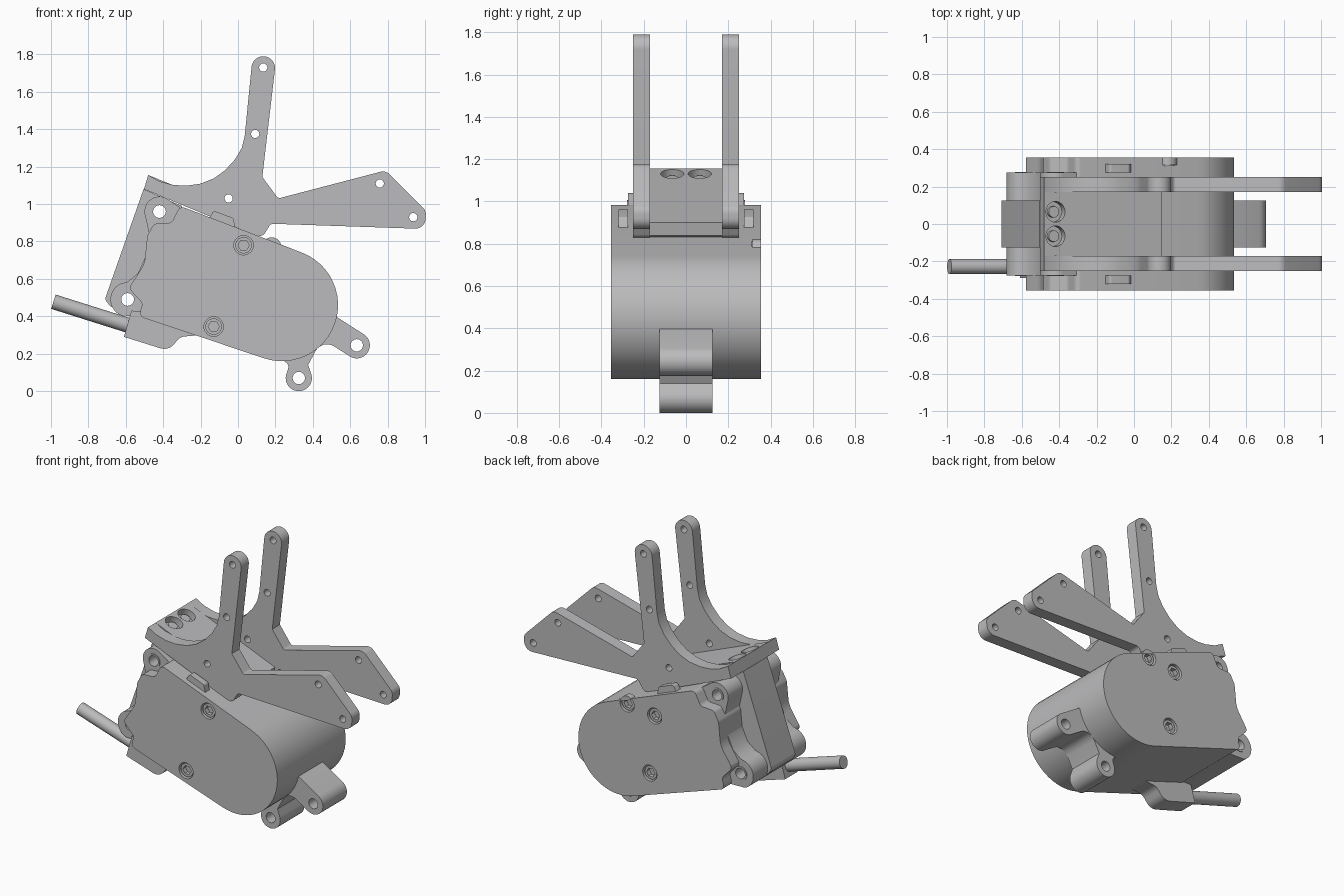
import bpy, bmesh
from math import cos, sin, radians, pi
from mathutils import Vector

cube = bpy.data.objects.get("Cube")
if cube:
    bpy.data.objects.remove(cube, do_unlink=True)

GREY = (0.5, 0.5, 0.51, 1.0)
mat = bpy.data.materials.new("machined_grey")
mat.use_nodes = True
mat.diffuse_color = GREY
mat.node_tree.nodes["Principled BSDF"].inputs["Base Color"].default_value = GREY


def arc(cx, cz, r, a0, a1, n=24):
    steps = [radians(a0 + (a1 - a0) * i / n) for i in range(n + 1)]
    return [(cx + r * cos(a), cz + r * sin(a)) for a in steps]


def circle(cx, cz, r, n=24):
    return arc(cx, cz, r, 0, 360, n)[:-1]


def rounded(points, n=8):
    """Turn every (x, z, radius) corner into a smooth fillet."""
    out = []
    for i, p in enumerate(points):
        c = Vector(p[:2])
        if len(p) < 3:
            out.append(c)
            continue
        u = Vector(points[i - 1][:2]) - c
        v = Vector(points[(i + 1) % len(points)][:2]) - c
        half = u.angle(v) / 2
        mid = (u.normalized() + v.normalized()).normalized()
        centre = c + mid * (p[2] / sin(half))
        reach = p[2] * cos(half) / sin(half)
        s = c + u.normalized() * reach - centre
        e = c + v.normalized() * reach - centre
        turn = s.angle_signed(e)
        for k in range(n + 1):
            a = -turn * k / n
            out.append(centre + Vector((s.x * cos(a) - s.y * sin(a),
                                        s.x * sin(a) + s.y * cos(a))))
    return out


def finish(ob, name):
    ob.name = name
    ob.data.materials.clear()
    ob.data.materials.append(mat)
    bpy.ops.object.select_all(action='DESELECT')
    ob.select_set(True)
    bpy.context.view_layer.objects.active = ob
    bpy.ops.object.shade_smooth_by_angle(angle=radians(30))
    return ob


def prism(name, outline, y0, y1, holes=()):
    """Extrude an x-z outline with holes along y."""
    cu = bpy.data.curves.new(name, 'CURVE')
    cu.dimensions, cu.fill_mode = '2D', 'BOTH'
    cu.extrude = (y1 - y0) / 2
    for loop in [rounded(outline)] + list(holes):
        sp = cu.splines.new('POLY')
        sp.points.add(len(loop) - 1)
        for q, p in zip(sp.points, loop):
            q.co = (p[0], p[1], 0, 1)
        sp.use_cyclic_u = True
    ob = bpy.data.objects.new(name, cu)
    bpy.context.collection.objects.link(ob)
    bpy.ops.object.select_all(action='DESELECT')
    ob.select_set(True)
    bpy.context.view_layer.objects.active = ob
    bpy.ops.object.convert(target='MESH')
    ob = bpy.context.view_layer.objects.active
    bm = bmesh.new()
    bm.from_mesh(ob.data)
    bmesh.ops.remove_doubles(bm, verts=bm.verts, dist=1e-5)
    for v in bm.verts:
        x, z, d = v.co
        v.co = (x, (y0 + y1) / 2 - d, z)
    bmesh.ops.recalc_face_normals(bm, faces=bm.faces)
    bm.to_mesh(ob.data)
    bm.free()
    return finish(ob, name)


def rod(name, a, b, r):
    a, b = Vector(a), Vector(b)
    bpy.ops.mesh.primitive_cylinder_add(vertices=32, radius=r, depth=(b - a).length,
                                        location=(a + b) / 2)
    ob = bpy.context.object
    ob.rotation_euler = (b - a).to_track_quat('Z', 'Y').to_euler()
    return finish(ob, name)


# Main housing with a round nose, and a cover on each side
housing = arc(.235, .46, .3, -108.6, 69) + [
    (-.31, .99, .03), (-.355, .9, .03), (-.45, .895, .03), (-.485, .83, .05),
    (-.5, .68, .15), (-.585, .55, .03), (-.51, .47, .03), (-.53, .4, .03)]
prism("housing", housing, -.315, .315)
SCREWS = {"front": [(.03, .78), (-.13, .345)],
          "back": [(.18, .77), (-.02, .745), (.015, .36)]}
for side, spots in SCREWS.items():
    s = -1 if side == "front" else 1
    y0, y1 = sorted((s * .315, s * .355))
    prism(side + "_cover", housing, y0, y1, [circle(x, z, .052) for x, z in spots])
    for x, z in spots:
        h0, h1 = sorted((s * .31, s * .345))
        prism(side + "_cover_screw", circle(x, z, .044), h0, h1, [circle(x, z, .03, 6)])
    # Small raised tab on top of the housing
    t0, t1 = sorted((s * .275, s * .32))
    prism(side + "_tab", [(-.17, .9), (-.13, .965, .015), (-.025, .925, .015),
                          (-.005, .83)], t0, t1)

# Scalloped core carrying the mounting ears
EARS = [(-.42, .96), (-.59, .49)]
ear_holes = [circle(x, z, .034) for x, z in EARS]
core = (arc(-.42, .96, .08, 60, 200) +
        [(-.475, .84), (-.49, .73), (-.535, .63), (-.59, .585)] +
        arc(-.59, .49, .092, 110, 250) + [(-.48, .4), (-.3, .5), (-.25, .94)])
prism("ear_core", core, -.275, .275, ear_holes)
for x, z in EARS:
    for y in (-.275, .271):
        prism("ear_bushing", circle(x, z, .046), y - .004, y + .008, [circle(x, z, .034)])

# Slanted wall behind the ears
prism("rear_wall", [(-.505, 1.08), (-.712, .49, .03), (-.68, .45, .02), (-.5, .42),
                    (-.28, .6), (-.3, .99)], -.125, .125, ear_holes)

# Two pierced pivot lugs under the nose
lugs = ([(.4, .45), (.53, .395)] + arc(.635, .245, .07, 60, -120) +
        [(.45, .28, .07), (.375, .14)] + arc(.325, .07, .07, 20, -200) +
        [(.275, .14, .03), (.22, .18), (.3, .35)])
prism("pivot_lugs", lugs, -.125, .125, [circle(.635, .245, .033), circle(.325, .07, .033)])

# Forked bracket: two mirrored arm plates
arm = ([(-.503, 1.08), (-.48, 1.155), (-.42, 1.122), (-.35, 1.103), (-.28, 1.098),
        (-.2, 1.109), (-.13, 1.137), (-.07, 1.18), (-.015, 1.24), (.02, 1.3),
        (.036, 1.365)] + arc(.135, 1.727, .063, 173, -7) +
       [(.13, 1.145), (.215, 1.03, .02), (.79, 1.18, .05), (1.005, .965, .05),
        (1.0, .867, .055), (.175, .895, .03), (.135, .83, .03), (.1, .83)])
arm_holes = [circle(x, z, .022) for x, z in
             [(.135, 1.73), (.092, 1.375), (-.05, 1.03), (.758, 1.11), (.937, .93)]]
prism("front_arm", arm, -.25, -.17, arm_holes)
prism("back_arm", arm, .17, .25, arm_holes)

# Sloping web between the arms, with two counterbored screws
web = prism("bracket_web", [(-.503, 1.08), (-.48, 1.155), (.15, .9), (.135, .84),
                            (.1, .83)], -.171, .171)
slope = Vector((.375, 0, .927))
for y in (-.065, .065):
    top = Vector((-.42, y, 1.13))
    cutter = rod("counterbore_cutter", top - slope * .045, top + slope * .1, .055)
    cutter.hide_render = True
    mod = web.modifiers.new("counterbore", 'BOOLEAN')
    mod.operation, mod.object, mod.solver = 'DIFFERENCE', cutter, 'EXACT'
    bpy.context.view_layer.update()
    bpy.context.view_layer.objects.active = web
    # Applied at once so that the cutter can go
    bpy.ops.object.modifier_apply(modifier=mod.name)
    bpy.data.objects.remove(cutter, do_unlink=True)
    rod("bracket_screw", top - slope * .06, top - slope * .02, .03)
finish(web, "bracket_web")

# Cable and its strain relief
prism("strain_relief", [(-.57, .43), (-.61, .29), (-.37, .215, .07), (-.31, .29, .06),
                        (-.2, .3), (-.3, .42)], -.29, -.16)
rod("cable", (-.987, -.228, .478), (-.55, -.228, .34), .04)
